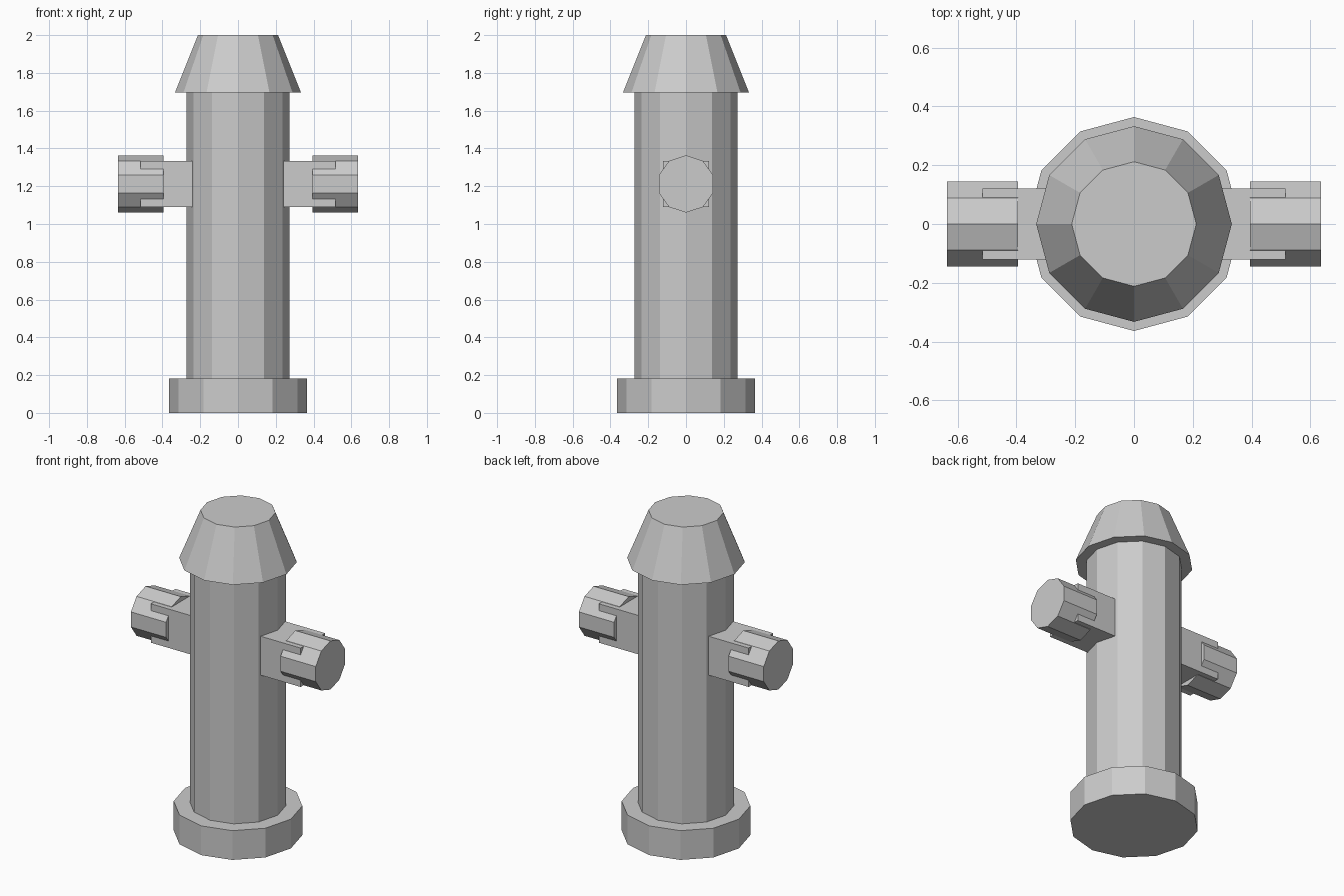
import bpy
from math import pi

if "Cube" in bpy.data.objects:
    bpy.data.objects.remove(bpy.data.objects["Cube"])


def frustum(name, sides, r1, r2, z0, z1):
    """Upright flat-shaded prism or cone frustum between two heights."""
    bpy.ops.mesh.primitive_cone_add(vertices=sides, radius1=r1, radius2=r2,
                                    depth=z1 - z0, location=(0, 0, (z0 + z1) / 2))
    bpy.context.object.name = name


# Main barrel: base flange, column and tapered bonnet
frustum("base_flange", 12, 0.364, 0.364, 0.0, 0.182)
frustum("column", 12, 0.273, 0.273, 0.182, 1.697)
frustum("bonnet", 12, 0.333, 0.212, 1.697, 2.0)

# Side outlets: square neck with a ten-sided cap on each side
OUTLET_Z = 1.212
for side, s in (("left", -1), ("right", 1)):
    bpy.ops.mesh.primitive_cube_add(size=1, location=(s * 0.364, 0, OUTLET_Z))
    neck = bpy.context.object
    neck.name = side + "_outlet_neck"
    neck.scale = (0.303, 0.242, 0.242)

    bpy.ops.mesh.primitive_cylinder_add(vertices=10, radius=0.1515, depth=0.242,
                                        location=(s * 0.515, 0, OUTLET_Z),
                                        rotation=(pi / 2, 0, pi / 2))
    bpy.context.object.name = side + "_outlet_cap"
